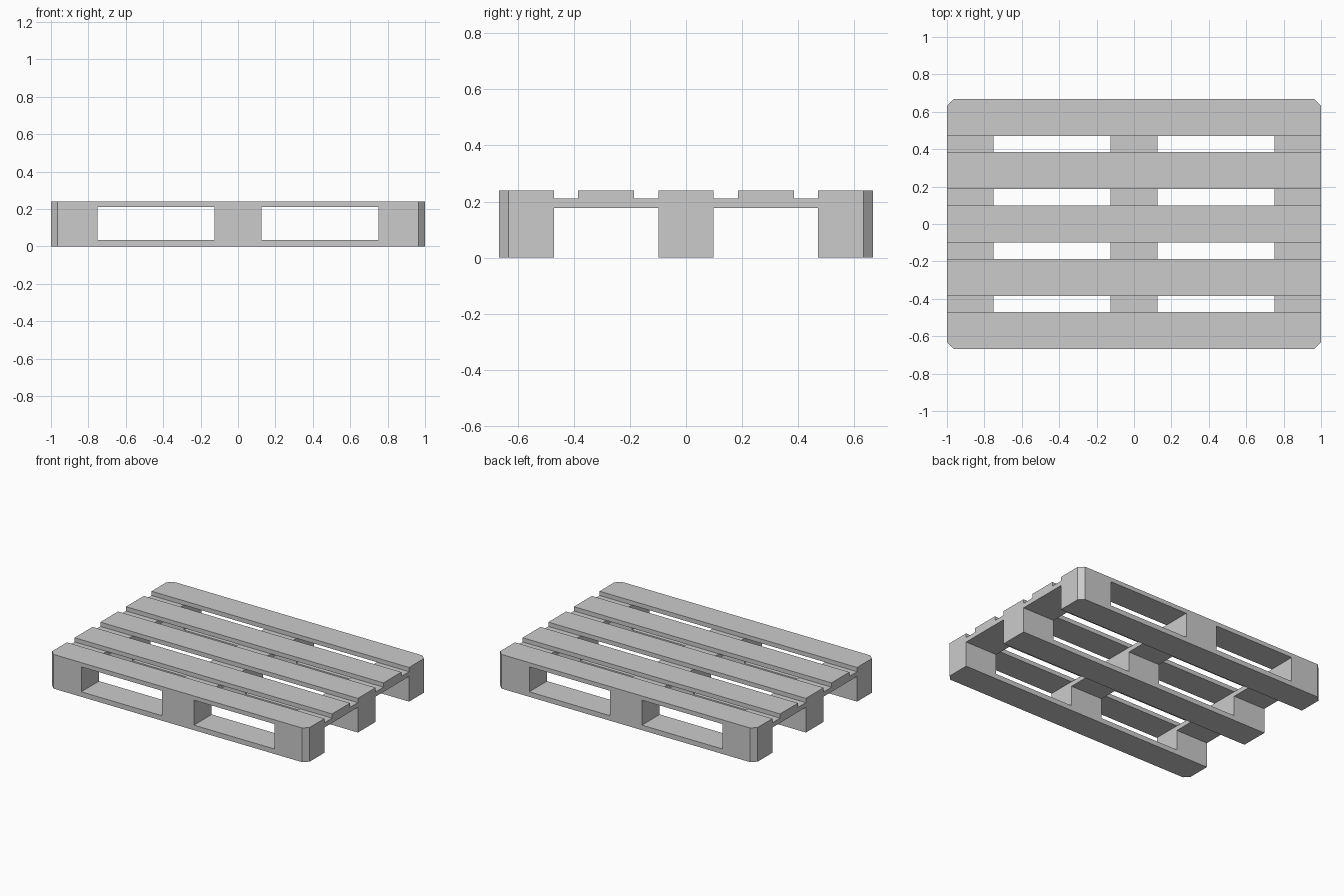
import bpy
import bmesh

cube = bpy.data.objects.get("Cube")
if cube:
    bpy.data.objects.remove(cube, do_unlink=True)

# Main dimensions
HALF_X, HALF_Y = 1.0, 0.667
HEIGHT, DECK_Z = 0.24, 0.21
CROSS_Z, SKID_Z = 0.177, 0.035
INNER_Y = 0.47          # inner edge of the outer runners
MID_Y = 0.098           # half width of the middle runner
BLOCK_IN, BLOCK_MID = 0.75, 0.125
CHAMFER = 0.034

grey = bpy.data.materials.new("plain grey")
grey.use_nodes = True
colour = (0.6, 0.6, 0.6, 1)
grey.diffuse_color = colour
grey.node_tree.nodes["Principled BSDF"].inputs["Base Color"].default_value = colour


def prism(name, outline, z0, z1):
    """Extrude a flat outline from z0 up to z1."""
    bm = bmesh.new()
    face = bm.faces.new([bm.verts.new((x, y, z0)) for x, y in outline])
    top = bmesh.ops.extrude_face_region(bm, geom=[face])["geom"]
    verts = [v for v in top if isinstance(v, bmesh.types.BMVert)]
    bmesh.ops.translate(bm, verts=verts, vec=(0, 0, z1 - z0))
    bmesh.ops.recalc_face_normals(bm, faces=bm.faces)
    mesh = bpy.data.meshes.new(name)
    bm.to_mesh(mesh)
    bm.free()
    mesh.materials.append(grey)
    obj = bpy.data.objects.new(name, mesh)
    bpy.context.collection.objects.link(obj)
    return obj


def box(name, x0, x1, y0, y1, z0, z1):
    return prism(name, [(x0, y0), (x1, y0), (x1, y1), (x0, y1)], z0, z1)


def cut_openings(runner):
    """Cut the two fork openings through a runner."""
    for side in (-1, 1):
        x0, x1 = sorted((side * BLOCK_MID, side * BLOCK_IN))
        cutter = box("opening_cutter", x0, x1, -1, 1, SKID_Z, DECK_Z)
        cutter.hide_render = True
        mod = runner.modifiers.new("opening", "BOOLEAN")
        mod.operation, mod.solver, mod.object = "DIFFERENCE", "EXACT", cutter
        bpy.context.view_layer.objects.active = runner
        bpy.ops.object.modifier_apply(modifier=mod.name)
        bpy.data.objects.remove(cutter, do_unlink=True)


# Runners: skid board, blocks and top board in one piece
cut_openings(box("middle_runner", -HALF_X, HALF_X, -MID_Y, MID_Y, 0, HEIGHT))
for name, s in (("front", -1), ("back", 1)):
    outline = [(-HALF_X, s * INNER_Y), (HALF_X, s * INNER_Y),
               (HALF_X, s * (HALF_Y - CHAMFER)), (HALF_X - CHAMFER, s * HALF_Y),
               (CHAMFER - HALF_X, s * HALF_Y), (-HALF_X, s * (HALF_Y - CHAMFER))]
    cut_openings(prism(name + "_runner", outline, 0, HEIGHT))

    # Loose deck board between the runners
    y0, y1 = sorted((s * 0.186, s * 0.384))
    box(name + "_deck_board", -HALF_X, HALF_X, y0, y1, DECK_Z, HEIGHT)

    # Cross boards joining this runner to the middle one
    y0, y1 = sorted((s * MID_Y, s * INNER_Y))
    for place, x0, x1 in (("right", -HALF_X, -BLOCK_IN),
                          ("middle", -BLOCK_MID, BLOCK_MID),
                          ("left", BLOCK_IN, HALF_X)):
        box(f"{name}_{place}_cross_board", x0, x1, y0, y1, CROSS_Z, DECK_Z)
